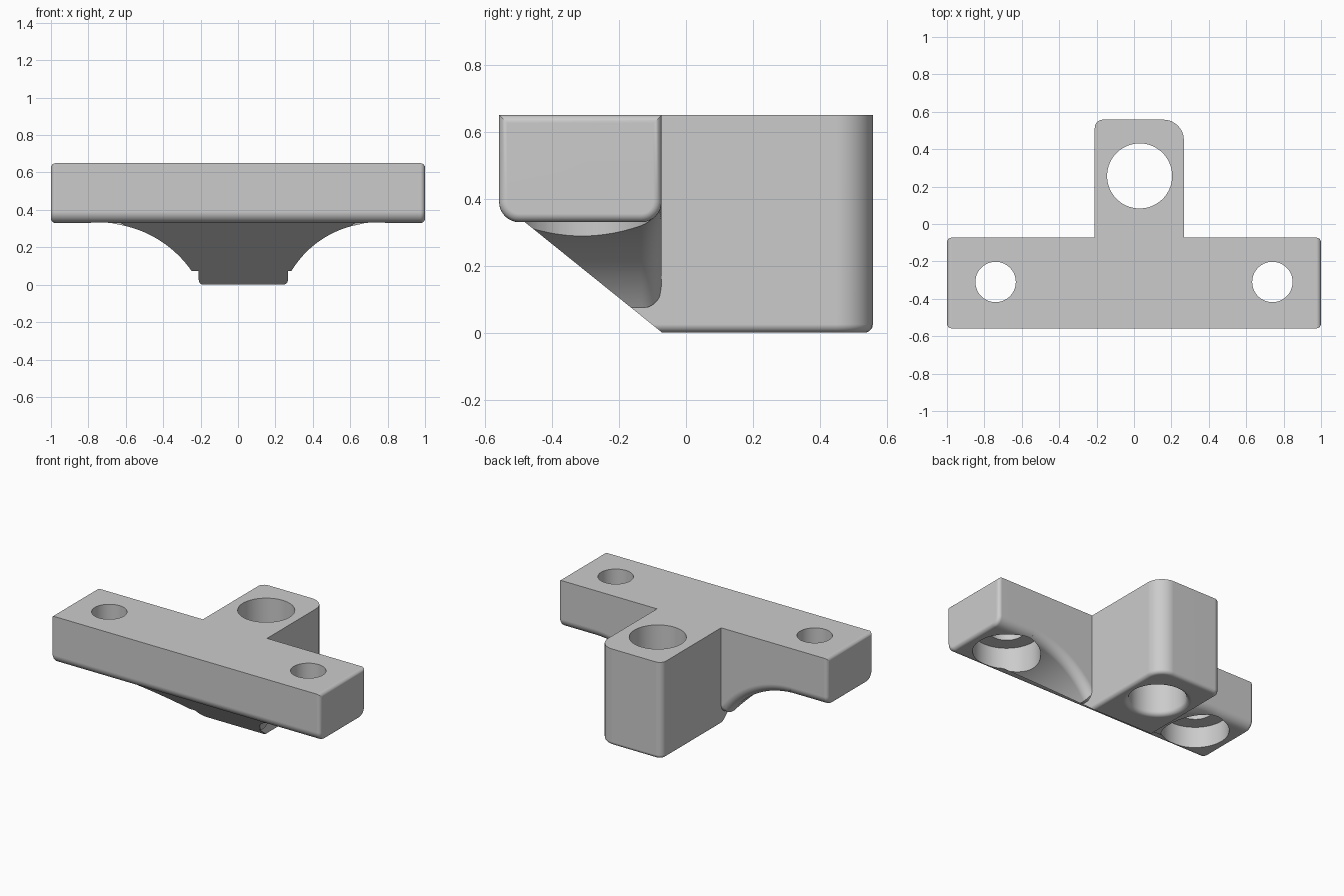
import bpy, bmesh, math
from mathutils import Vector

if "Cube" in bpy.data.objects:
    bpy.data.objects.remove(bpy.data.objects["Cube"])

grey = bpy.data.materials.new("light grey")
grey.diffuse_color = (0.6, 0.6, 0.6, 1)
grey.use_nodes = True
grey.node_tree.nodes["Principled BSDF"].inputs["Base Color"].default_value = grey.diffuse_color


def to_object(name, bm):
    bmesh.ops.recalc_face_normals(bm, faces=bm.faces[:])
    me = bpy.data.meshes.new(name)
    bm.to_mesh(me)
    bm.free()
    me.materials.append(grey)
    ob = bpy.data.objects.new(name, me)
    bpy.context.collection.objects.link(ob)
    return ob


def box(lo, hi):
    bm = bmesh.new()
    bmesh.ops.create_cube(bm, size=1)
    for v in bm.verts:
        v.co = Vector([(a + b) / 2 + c * (b - a) for a, b, c in zip(lo, hi, v.co)])
    return bm


def bevel(bm, test, r, seg=8):
    """Round every edge whose two end points pass the test."""
    edges = [e for e in bm.edges if all(test(v.co) for v in e.verts)]
    bmesh.ops.bevel(bm, geom=edges, offset=r, segments=seg, profile=0.5,
                    affect='EDGES', clamp_overlap=True)


def lathe(name, profile, centre, axis, n=96):
    """Closed solid of revolution from (radius, height) pairs."""
    bm = bmesh.new()
    rings = []
    for r, h in profile:
        ring = []
        for i in range(n):
            a = 2 * math.pi * (i + 0.5) / n
            u, w = r * math.cos(a), r * math.sin(a)
            co = (u, w, h) if axis == 'Z' else (u, h, w)
            ring.append(bm.verts.new(Vector(co) + Vector(centre)))
        rings.append(ring)
    for a, b in zip(rings, rings[1:]):
        for i in range(n):
            j = (i + 1) % n
            bm.faces.new((a[i], a[j], b[j], b[i]))
    bm.faces.new(rings[0])
    bm.faces.new(rings[-1])
    return to_object(name, bm)


def boolean(ob, other, op):
    m = ob.modifiers.new(op, 'BOOLEAN')
    m.operation, m.solver, m.object = op, 'EXACT', other
    bpy.context.view_layer.objects.active = ob
    bpy.ops.object.modifier_apply(modifier=m.name)
    bpy.data.objects.remove(other, do_unlink=True)


BACK = -0.073   # back face of the bar
LOW = 0.33      # underside of the bar

# gusset: concave flares on both sides, rounded along the back edge
bm = box((-0.72, -0.5, 0.073), (0.72, BACK, 0.45))
bevel(bm, lambda c: c.y > -0.1 and c.z < 0.1, 0.06)
body = to_object("bracket", bm)
for x, R in ((-0.74, 0.6), (0.74, 0.53)):
    prof = [(R, -0.7)]
    for i in range(9):
        t = i / 8 * math.pi / 2
        prof.append((R + 0.06 * (1 - math.cos(t)), BACK - 0.06 * (1 - math.sin(t))))
    prof.append((R + 0.06, 0.1))
    boolean(body, lathe("flare_cutter", prof, (x, 0, LOW - R), 'Y', 160), 'DIFFERENCE')

# upright block with one tight and one wide back corner
bm = box((-0.21, -0.5, 0), (0.267, 0.558, 0.65))
bevel(bm, lambda c: c.x > 0.26 and c.y > 0.55, 0.11)
bevel(bm, lambda c: c.x < -0.2 and c.y > 0.55, 0.045)
bevel(bm, lambda c: c.z < 0.001, 0.025, 5)
boolean(body, to_object("upright_block", bm), 'UNION')

# slanted cut along the front underside
bm = bmesh.new()
f = bm.faces.new([bm.verts.new((-1.2, y, z)) for y, z in
                  ((-0.891, 0.66), (-0.0613, -0.008), (-0.0613, -0.5), (-0.891, -0.5))])
ext = bmesh.ops.extrude_face_region(bm, geom=[f])
for v in ext["geom"]:
    if isinstance(v, bmesh.types.BMVert):
        v.co.x = 1.2
boolean(body, to_object("slope_cutter", bm), 'DIFFERENCE')

# long bar: wide rounding below, small rounding round both ends
bm = box((-1, -0.558, LOW), (1, BACK, 0.65))
long_low = [e for e in bm.edges if all(v.co.z < 0.4 for v in e.verts)
            and abs(e.verts[0].co.x - e.verts[1].co.x) > 1]
bmesh.ops.bevel(bm, geom=long_low, offset=0.06, segments=8, profile=0.5, affect='EDGES')
for s in (-1, 1):
    bevel(bm, lambda c: c.x * s > 0.999, 0.025, 5)
boolean(body, to_object("bar", bm), 'UNION')

# screw holes with counterbores from below
for x in (-0.74, 0.74):
    boolean(body, lathe("screw_hole_cutter",
                        [(0.205, -0.1), (0.205, 0.47), (0.108, 0.47), (0.108, 0.8)],
                        (x, -0.31, 0), 'Z', 64), 'DIFFERENCE')

# main hole with a rounded lower rim
prof = [(0.205, -0.1)]
for i in range(6):
    t = i / 5 * math.pi / 2
    prof.append((0.174 + 0.031 * (1 - math.sin(t)), 0.03 * (1 - math.cos(t))))
prof.append((0.174, 0.8))
boolean(body, lathe("main_hole_cutter", prof, (0.03, 0.257, 0), 'Z', 64), 'DIFFERENCE')

# smooth rounds, crisp edges
bpy.ops.object.select_all(action='DESELECT')
body.select_set(True)
bpy.context.view_layer.objects.active = body
bpy.ops.object.shade_smooth_by_angle(angle=math.radians(30))
wn = body.modifiers.new("even_shading", 'WEIGHTED_NORMAL')
wn.keep_sharp = True
